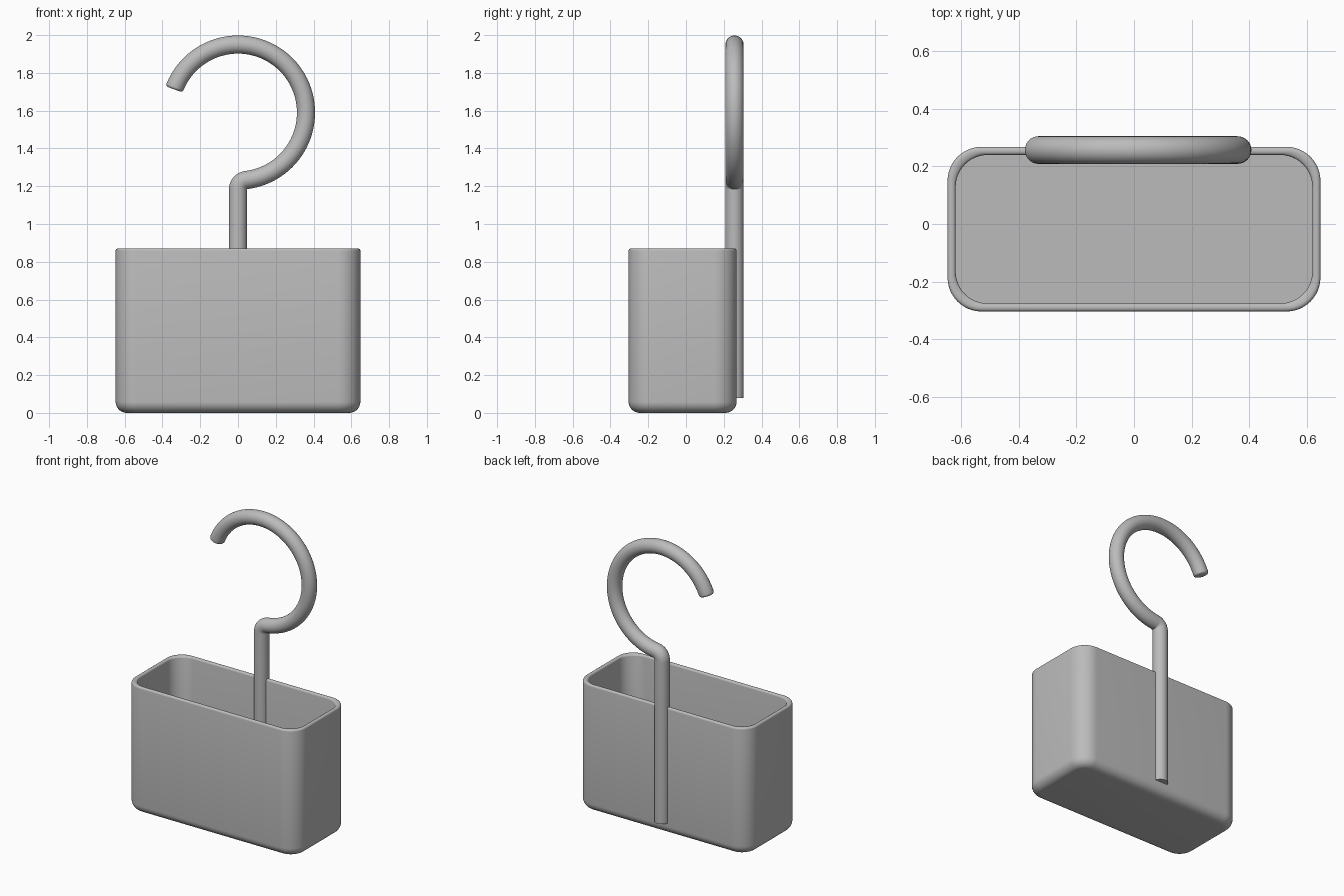
import bpy, bmesh
from math import sin, cos, pi, radians, sqrt, atan2

if "Cube" in bpy.data.objects:
    bpy.data.objects.remove(bpy.data.objects["Cube"])

grey = bpy.data.materials.new("grey")
grey.diffuse_color = (0.5, 0.5, 0.5, 1)
grey.use_nodes = True
grey.node_tree.nodes["Principled BSDF"].inputs["Base Color"].default_value = grey.diffuse_color


def loft(name, rings):
    """Skin a row of closed rings and cap both ends."""
    bm = bmesh.new()
    rows = [[bm.verts.new(p) for p in ring] for ring in rings]
    n = len(rows[0])
    for a, b in zip(rows, rows[1:]):
        for i in range(n):
            j = (i + 1) % n
            bm.faces.new((a[i], a[j], b[j], b[i]))
    bm.faces.new(rows[0])
    bm.faces.new(rows[-1])
    bmesh.ops.recalc_face_normals(bm, faces=bm.faces)
    mesh = bpy.data.meshes.new(name)
    bm.to_mesh(mesh)
    bm.free()
    obj = bpy.data.objects.new(name, mesh)
    bpy.context.collection.objects.link(obj)
    mesh.materials.append(grey)
    bpy.ops.object.select_all(action='DESELECT')
    obj.select_set(True)
    bpy.context.view_layer.objects.active = obj
    bpy.ops.object.shade_smooth_by_angle(angle=radians(35))
    return obj


# Open container: rounded rectangles following a wall profile
HX, HY, CY, TOP, WALL = 0.648, 0.286, -0.018, 0.87, 0.028
OUT_R, IN_R, FOOT, LIP, FLOOR = 0.118, 0.112, 0.06, 0.012, 0.03


def rounded_rect(inset, r, z, steps=12):
    hx, hy = HX - inset, HY - inset
    pts = []
    for k, (sx, sy) in enumerate([(1, 1), (-1, 1), (-1, -1), (1, -1)]):
        for i in range(steps + 1):
            a = (k + i / steps) * pi / 2
            pts.append((sx * (hx - r) + r * cos(a), CY + sy * (hy - r) + r * sin(a), z))
    return pts


def quarter(n):
    return [i / n * pi / 2 for i in range(n + 1)]


profile = []                                        # (inset, corner radius, height)
for a in quarter(8):                                # rounded foot
    d = FOOT * (1 - sin(a))
    profile.append((d, OUT_R - d, FOOT * (1 - cos(a))))
for a in quarter(4):                                # outer lip
    d = LIP * (1 - cos(a))
    profile.append((d, OUT_R - d, TOP - LIP + LIP * sin(a)))
for a in quarter(4):                                # inner lip
    d = WALL - LIP + LIP * sin(a)
    profile.append((d, IN_R - LIP * (1 - sin(a)), TOP - LIP + LIP * cos(a)))
profile.append((WALL, IN_R, FLOOR))
loft("container", [rounded_rect(*p) for p in profile])

# Hook: straight stem, small bend, large open loop
ROD, ROD_Y, STEM_Z = 0.048, 0.257, 0.08
LOOP_Z, LOOP_R, BEND, TIP = 1.59, 0.36, 0.05, 0.014
bend_z = LOOP_Z - sqrt((LOOP_R + BEND) ** 2 - BEND ** 2)
meet = atan2(LOOP_Z - bend_z, -BEND)                # direction from bend to loop centre

path = [(0, STEM_Z, 0, ROD)]                        # (x, z, section angle, radius)
for i in range(13):
    a = pi + (meet - pi) * i / 12
    path.append((BEND + BEND * cos(a), bend_z + BEND * sin(a), a - pi, ROD))
start, end = meet - pi, radians(160)
for i in range(1, 65):
    a = start + (end - start - TIP / LOOP_R) * i / 64
    path.append((LOOP_R * cos(a), LOOP_Z + LOOP_R * sin(a), a, ROD))
for t in quarter(5)[1:]:                            # softened tip
    a = end - TIP / LOOP_R * (1 - sin(t))
    path.append((LOOP_R * cos(a), LOOP_Z + LOOP_R * sin(a), a, ROD - TIP * (1 - cos(t))))


def section(x, z, a, r, n=32):
    angles = [2 * pi * i / n for i in range(n)]
    return [(x + r * cos(t) * cos(a), ROD_Y + r * sin(t), z + r * cos(t) * sin(a)) for t in angles]


loft("hook", [section(*p) for p in path])
